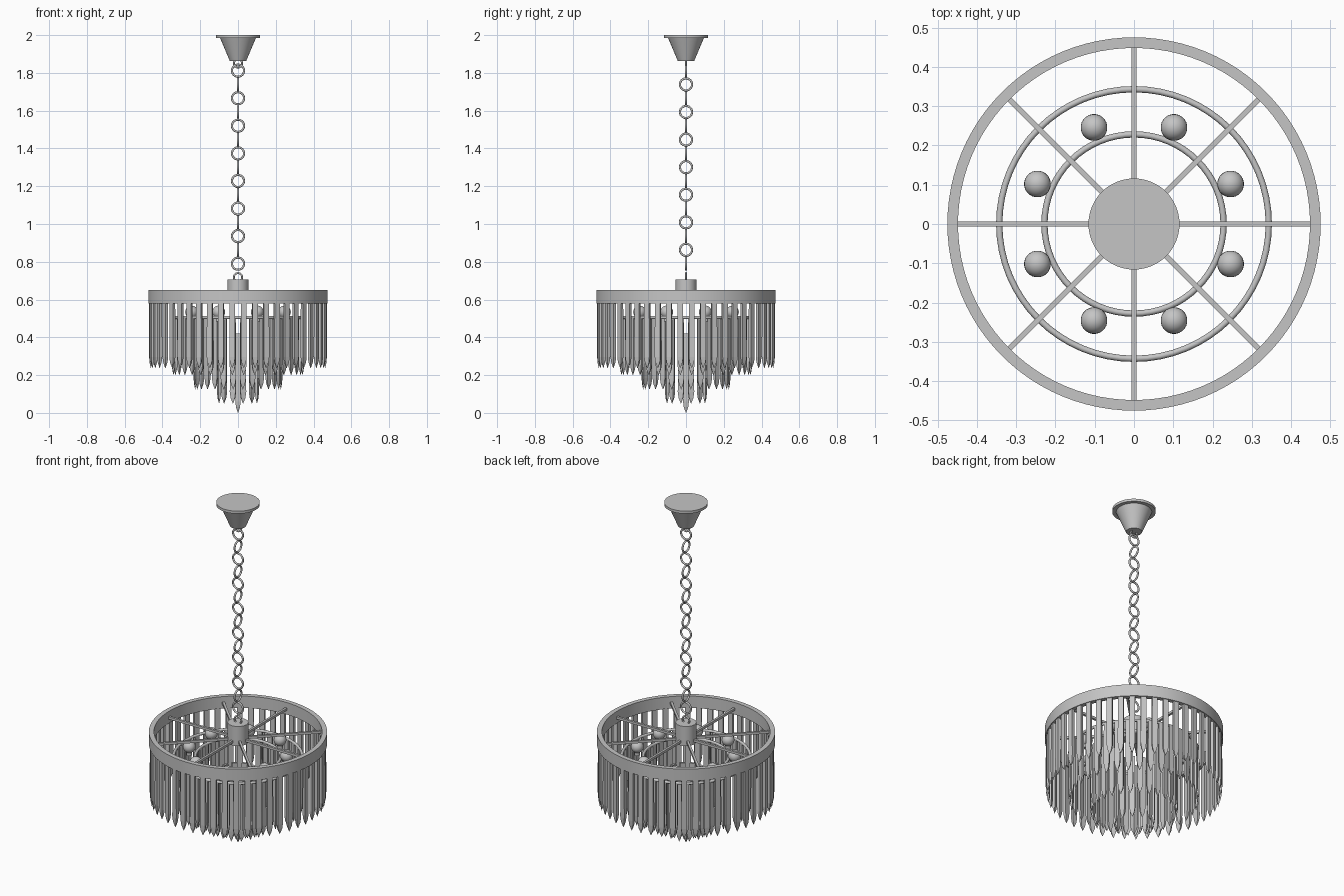
import bpy, bmesh, math
from mathutils import Matrix, Vector

if "Cube" in bpy.data.objects:
    bpy.data.objects.remove(bpy.data.objects["Cube"])

metal = bpy.data.materials.new("mid_grey")
metal.diffuse_color = (0.56, 0.56, 0.56, 1)
metal.use_nodes = True
metal.node_tree.nodes["Principled BSDF"].inputs["Base Color"].default_value = metal.diffuse_color


def make(name, bm, smooth=True):
    me = bpy.data.meshes.new(name)
    bmesh.ops.recalc_face_normals(bm, faces=bm.faces[:])
    bm.to_mesh(me)
    bm.free()
    me.materials.append(metal)
    ob = bpy.data.objects.new(name, me)
    bpy.context.collection.objects.link(ob)
    if smooth:
        bpy.context.view_layer.objects.active = ob
        ob.select_set(True)
        bpy.ops.object.shade_smooth_by_angle(angle=math.radians(50))
        ob.select_set(False)
    return ob


def lathe(bm, profile, n, closed=False, mat=Matrix()):
    """Spin (radius, z) points around z; open profiles are capped."""
    rings = []
    for r, z in profile:
        rings.append([bm.verts.new(mat @ Vector((r * math.cos(2 * math.pi * i / n),
                                                 r * math.sin(2 * math.pi * i / n), z)))
                      for i in range(n)])
    pairs = list(zip(rings, rings[1:]))
    if closed:
        pairs.append((rings[-1], rings[0]))
    for a, b in pairs:
        for i in range(n):
            j = (i + 1) % n
            bm.faces.new((a[i], a[j], b[j], b[i]))
    if not closed:
        bm.faces.new(rings[0])
        bm.faces.new(rings[-1])


def torus(bm, major, minor, n, m, mat):
    prof = [(major + minor * math.cos(2 * math.pi * k / m),
             minor * math.sin(2 * math.pi * k / m)) for k in range(m)]
    lathe(bm, prof, n, True, mat)


def turned(name, profile, n=48, closed=False):
    bm = bmesh.new()
    lathe(bm, profile, n, closed)
    return make(name, bm)


def polar(r, angle, z=0):
    return Matrix.Rotation(angle, 4, 'Z') @ Matrix.Translation((r, 0, z))


# Ceiling canopy, rim band and hub
turned("ceiling_canopy", [(0.043, 1.862), (0.095, 1.985), (0.116, 1.985), (0.116, 2.0)])
turned("rim_band", [(0.448, 0.58), (0.475, 0.58), (0.475, 0.65), (0.448, 0.65)], 96, True)
turned("hub", [(0.055, 0.59), (0.055, 0.705)])

# Chain links, alternately turned a quarter
bm = bmesh.new()
for i in range(15):
    mat = Matrix.Translation((0, 0, 1.812 - 0.073 * i))
    axis = 'X' if i % 2 == 0 else 'Y'
    torus(bm, 0.032, 0.0055, 24, 10, mat @ Matrix.Rotation(math.pi / 2, 4, axis))
make("chain", bm)

# Small loops at both ends of the chain
bm = bmesh.new()
for z in (1.85, 0.718):
    torus(bm, 0.022, 0.005, 24, 10,
          Matrix.Translation((0, 0, z)) @ Matrix.Rotation(math.pi / 2, 4, 'X'))
make("chain_end_loops", bm)

# Eight spokes from hub to rim
bm = bmesh.new()
for i in range(8):
    bmesh.ops.create_cube(bm, size=1, matrix=polar(0.25, i * math.pi / 4, 0.612)
                          @ Matrix.Diagonal((0.405, 0.013, 0.014, 1)))
make("spokes", bm, False)

# Rings that carry the inner tiers
for name, r in (("middle_ring", 0.343), ("inner_ring", 0.228)):
    bm = bmesh.new()
    torus(bm, r, 0.008, 64, 12, Matrix.Translation((0, 0, 0.505)))
    make(name, bm)

# Bulbs and their sockets
bulbs, sockets = bmesh.new(), bmesh.new()
for i in range(8):
    mat = polar(0.266, (i + 0.5) * math.pi / 4)
    bmesh.ops.create_uvsphere(bulbs, u_segments=24, v_segments=12, radius=0.034,
                              matrix=mat @ Matrix.Translation((0, 0, 0.534)))
    lathe(sockets, [(0.016, 0.485), (0.016, 0.51)], 16, mat=mat)
make("bulbs", bulbs)
make("bulb_sockets", sockets)

# Hanging flat crystals: tier name, count, radius, top, tip, half depth
tiers = (("outer_crystals", 48, 0.4625, 0.585, 0.237, 0.008),
         ("middle_crystals", 36, 0.343, 0.505, 0.20, 0.007),
         ("inner_crystals", 28, 0.228, 0.505, 0.125, 0.007),
         ("core_crystals", 12, 0.104, 0.42, 0.05, 0.007),
         ("centre_crystal", 1, 0.0, 0.42, 0.0, 0.014))
for name, count, r, top, tip, depth in tiers:
    bm = bmesh.new()
    for i in range(count):
        # Square section stretched into a slim plate with a pointed end
        mat = (polar(r, (i + 0.5) * 2 * math.pi / count)
               @ Matrix.Diagonal((depth, 0.0155, 1, 1))
               @ Matrix.Rotation(math.pi / 4, 4, 'Z'))
        s = math.sqrt(2)
        lathe(bm, [(0.06, tip), (0.75 * s, tip + 0.03), (s, tip + 0.06), (0.95 * s, top)],
              4, mat=mat)
    make(name, bm, False)
